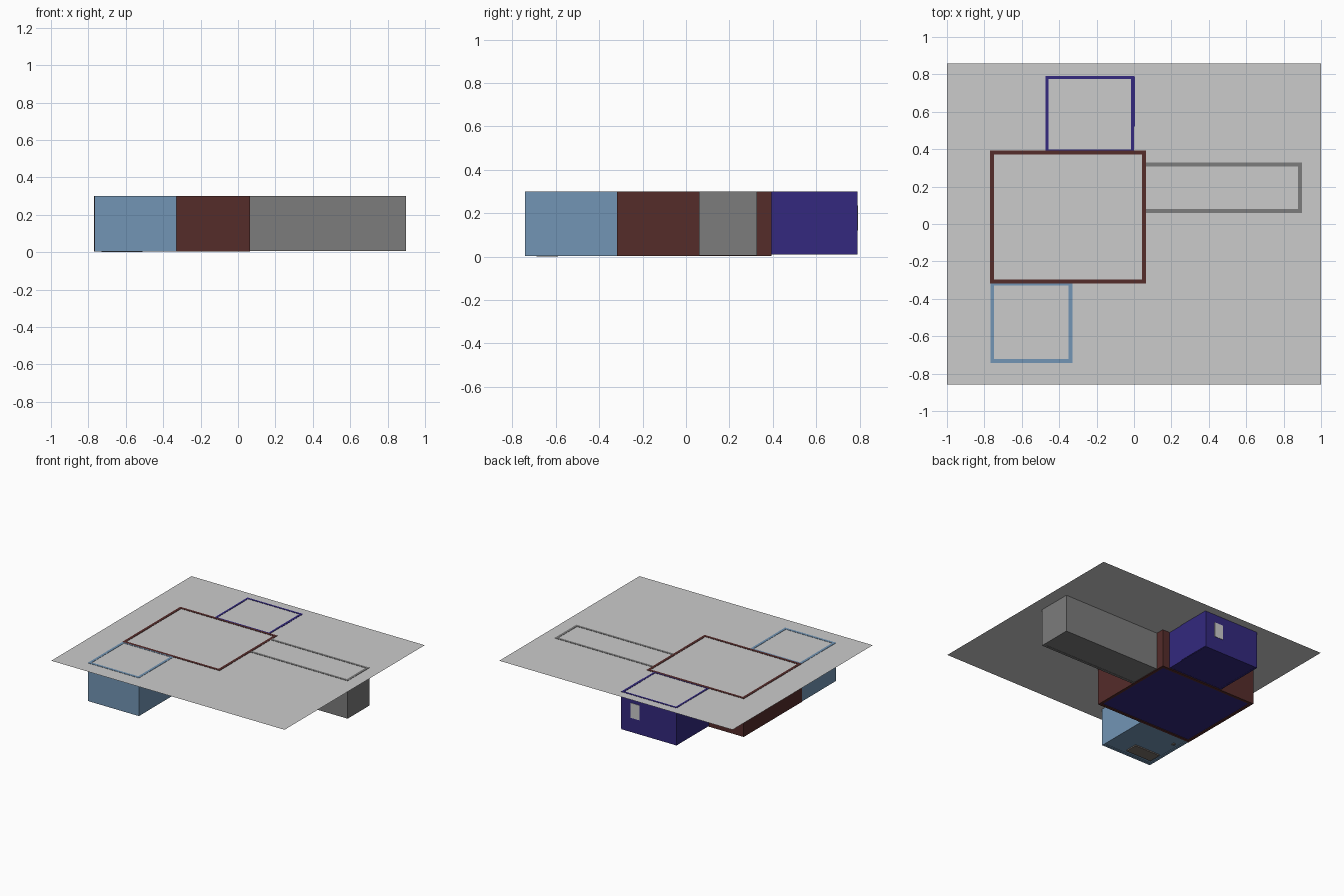
import bpy, bmesh
from mathutils import Matrix, Vector

if "Cube" in bpy.data.objects:
    bpy.data.objects.remove(bpy.data.objects["Cube"])

TOP = 0.30


def material(name, rgb):
    m = bpy.data.materials.new(name)
    m.diffuse_color = (*rgb, 1)
    m.use_nodes = True
    m.node_tree.nodes["Principled BSDF"].inputs["Base Color"].default_value = m.diffuse_color
    return m


slate = material("slate_blue", (0.17, 0.30, 0.46))
brown = material("dark_brown", (0.09, 0.025, 0.023))
grey = material("mid_grey", (0.2, 0.2, 0.2))
navy = material("navy", (0.033, 0.022, 0.21))
taupe = material("taupe", (0.2, 0.17, 0.15))


def finish(name, bm, mat):
    mesh = bpy.data.meshes.new(name)
    bm.to_mesh(mesh)
    bm.free()
    obj = bpy.data.objects.new(name, mesh)
    bpy.context.collection.objects.link(obj)
    if mat:
        mesh.materials.append(mat)
    return obj


def box(name, lo, hi, mat=None):
    lo, hi = Vector(lo), Vector(hi)
    bm = bmesh.new()
    bmesh.ops.create_cube(bm, size=1, matrix=Matrix.Translation((lo + hi) / 2)
                          @ Matrix.Diagonal((*(hi - lo), 1)))
    return finish(name, bm, mat)


def room(name, x0, x1, y0, y1, z0, floor_z, walls, mat, floor_mat):
    """Hollow room; walls = (left, right, front, back) thickness, 0 leaves that side open."""
    l, r, f, b = walls
    e = 0.0
    outer = [(x0, y0), (x1, y0), (x1, y1), (x0, y1)]
    inner = [(x0 + l, y0 + f), (x1 - r, y0 + f), (x1 - r, y1 - b), (x0 + l, y1 - b)]
    bm = bmesh.new()

    def ring(pts, z):
        return [bm.verts.new((x, y, z)) for x, y in pts]

    ob, ot, ib, it = ring(outer, z0), ring(outer, TOP), ring(inner, z0), ring(inner, TOP)
    for i, thick in enumerate((f, r, b, l)):
        j = (i + 1) % 4
        if thick == e:
            continue
        for a, c in ((ob, ot), (ot, it), (it, ib), (ib, ob)):
            bm.faces.new((a[i], a[j], c[j], c[i]))
    # close the wall ends beside an open side
    if l == 0:
        for i in (0, 3):
            bm.faces.new((ob[i], ot[i], it[i], ib[i]))
    bmesh.ops.recalc_face_normals(bm, faces=bm.faces)
    finish(name + "_walls", bm, mat)
    box(name + "_floor", (x0 + l / 2, y0 + f / 2, floor_z),
        (x1 - r / 2, y1 - b / 2, floor_z + 0.004), floor_mat)


# Four rooms hanging beneath the ground sheet
room("main_room", -0.77, 0.064, -0.318, 0.393, 0.003, 0.008,
     (0.022, 0.022, 0.022, 0.022), brown, navy)
room("front_room", -0.768, -0.33, -0.742, -0.318, 0.004, 0.009,
     (0.02, 0.02, 0.02, 0.01), slate, slate)
room("back_room", -0.472, 0.001, 0.385, 0.79, 0.009, 0.010,
     (0.016, 0.016, 0.014, 0.016), navy, navy)
room("corridor", 0.064, 0.898, 0.06, 0.328, 0.006, 0.008,
     (0, 0.02, 0.02, 0.02), grey, grey)

# Ground sheet covering the rooms
bm = bmesh.new()
bmesh.ops.create_grid(bm, x_segments=1, y_segments=1, size=1,
                      matrix=Matrix.Translation((0, 0, 0.298)) @ Matrix.Diagonal((1, 0.858, 1, 1)))
finish("ground_sheet", bm, None)

# Window on the back wall and panel on the side wall of the back room
box("window", (-0.155, 0.772, 0.12), (-0.08, 0.793, 0.235))
box("side_panel", (-0.016, 0.52, 0.012), (0.005, 0.789, 0.299), navy)

# Low bench and a small post that come through the front room floor
box("bench", (-0.73, -0.69, 0.0), (-0.51, -0.59, 0.06), taupe)
box("post", (-0.72, -0.42, 0.002), (-0.70, -0.40, 0.06), taupe)
